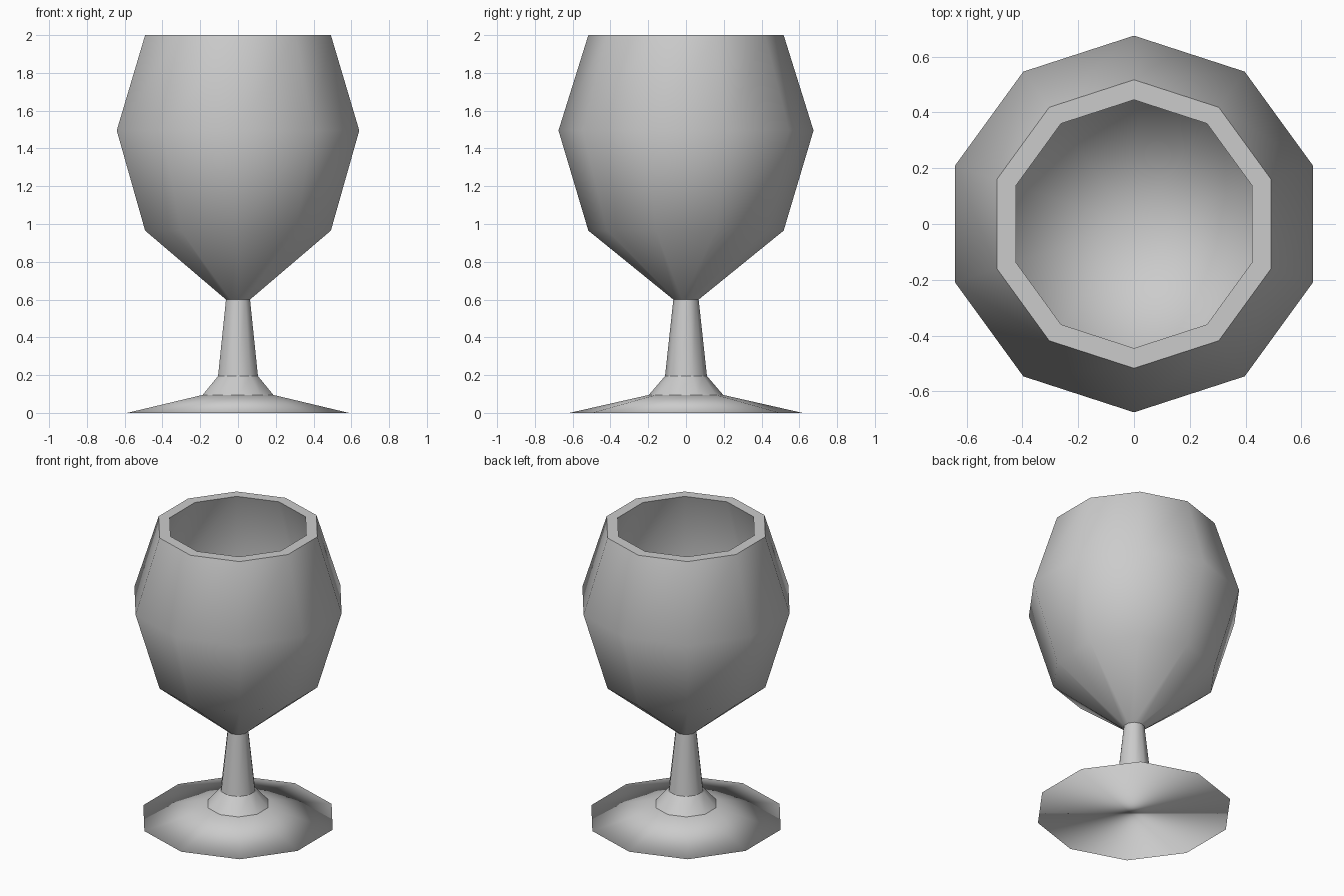
import bpy, bmesh
from math import sin, cos, pi, radians

if "Cube" in bpy.data.objects:
    bpy.data.objects.remove(bpy.data.objects["Cube"])

SIDES = 10


def lathe(name, profile, cap_bottom=False, sharp_angle=60):
    """Revolve (radius, z) points into a ten-sided part; radius 0 makes a tip."""
    bm = bmesh.new()
    rings = []
    for r, z in profile:
        if r == 0:
            rings.append([bm.verts.new((0, 0, z))] * SIDES)
        else:
            angles = [pi / 2 + 2 * pi * i / SIDES for i in range(SIDES)]
            rings.append([bm.verts.new((r * cos(a), r * sin(a), z)) for a in angles])
    for low, high in zip(rings, rings[1:]):
        for i in range(SIDES):
            j = (i + 1) % SIDES
            quad = [low[i], low[j], high[j], high[i]]
            bm.faces.new(list(dict.fromkeys(quad)))
    if cap_bottom:
        bm.faces.new(rings[0][::-1])
    mesh = bpy.data.meshes.new(name)
    bm.to_mesh(mesh)
    bm.free()
    obj = bpy.data.objects.new(name, mesh)
    bpy.context.collection.objects.link(obj)
    bpy.ops.object.select_all(action='DESELECT')
    obj.select_set(True)
    bpy.context.view_layer.objects.active = obj
    bpy.ops.object.shade_smooth_by_angle(angle=radians(sharp_angle))
    return obj


# Foot: shallow cone with a flat underside, smooth around its thin edge
lathe("foot", [(0.617, 0), (0.197, 0.095)], cap_bottom=True, sharp_angle=180)

# Collar and tapered stem
lathe("collar", [(0.197, 0.095), (0.111, 0.195)])
lathe("stem", [(0.111, 0.195), (0.067, 0.6)])

# Bowl: outer wall, flat rim, inner wall down to a point
lathe("bowl", [(0.067, 0.6), (0.517, 0.965), (0.675, 1.495), (0.517, 2.0),
               (0.445, 2.0), (0.603, 1.495), (0.46, 1.0), (0, 0.65)])
